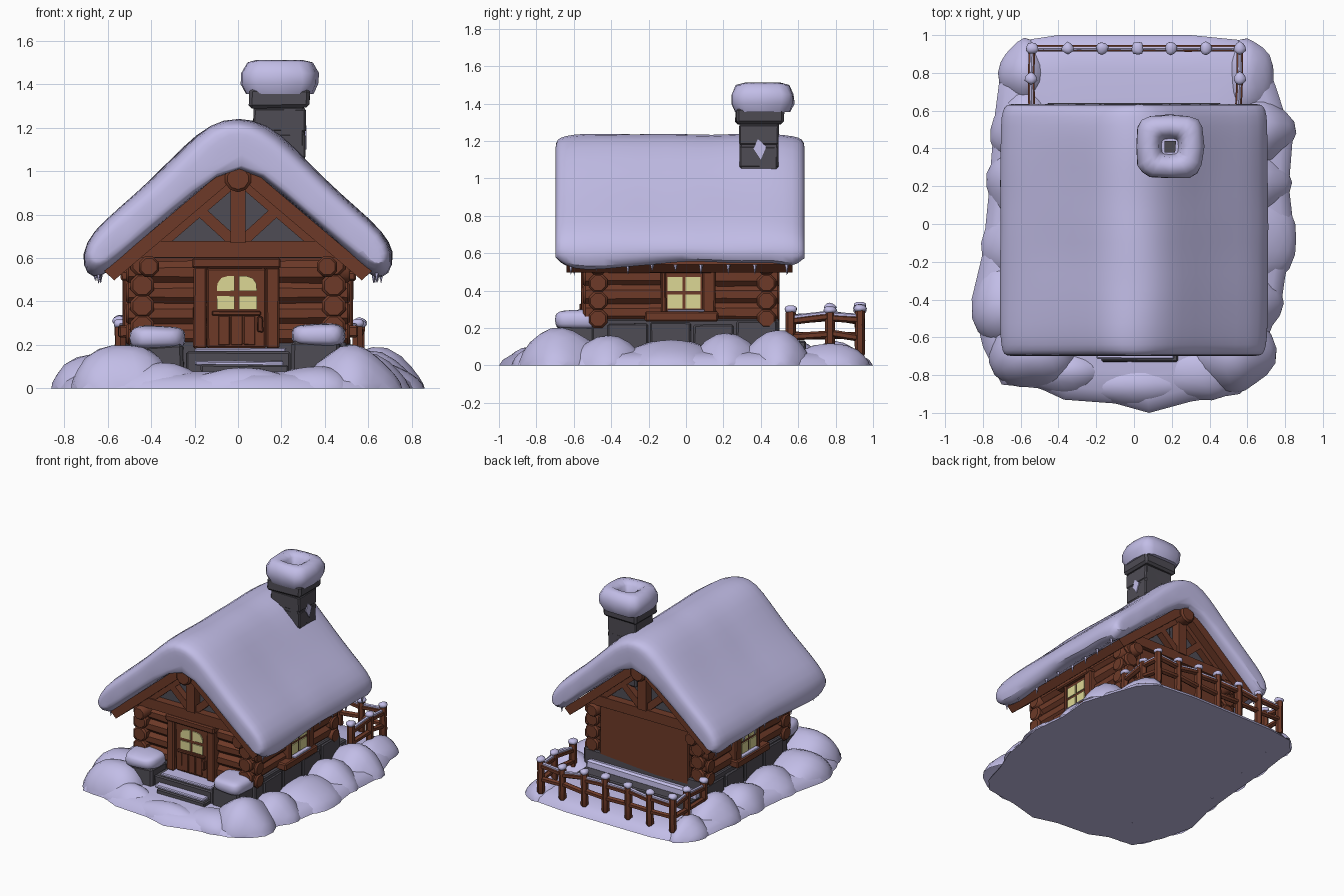
import bpy, bmesh, math, random
from mathutils import Vector, Matrix
from mathutils.geometry import intersect_point_line

if "Cube" in bpy.data.objects:
    bpy.data.objects.remove(bpy.data.objects["Cube"])

random.seed(4)

def material(name, col):
    m = bpy.data.materials.new(name)
    m.diffuse_color = (*col, 1)
    m.use_nodes = True
    m.node_tree.nodes["Principled BSDF"].inputs["Base Color"].default_value = m.diffuse_color
    return m

SNOW = material("snow", (0.54, 0.51, 0.80))
WOOD = material("wood", (0.155, 0.042, 0.021))
DARK = material("dark_wood", (0.125, 0.034, 0.018))
STONE = material("stone", (0.078, 0.073, 0.09))
GLOW = material("window_glow", (0.72, 0.68, 0.30))

def finish(name, bm, mat, smooth=None, subsurf=0):
    bmesh.ops.recalc_face_normals(bm, faces=bm.faces)
    me = bpy.data.meshes.new(name)
    bm.to_mesh(me)
    bm.free()
    me.materials.append(mat)
    ob = bpy.data.objects.new(name, me)
    bpy.context.collection.objects.link(ob)
    if subsurf:
        ob.modifiers.new("round", 'SUBSURF').levels = subsurf
    if smooth:
        bpy.ops.object.select_all(action='DESELECT')
        ob.select_set(True)
        bpy.context.view_layer.objects.active = ob
        bpy.ops.object.shade_smooth_by_angle(angle=math.radians(smooth))
    return ob

def box(name, x, y, z, mat, bevel=0.008, rough=0.003):
    """Slightly uneven box from (min, max) pairs."""
    bm = bmesh.new()
    bmesh.ops.create_cube(bm, size=1)
    for v in bm.verts:
        v.co = Vector([(p[0] + p[1]) / 2 + c * (p[1] - p[0]) + random.uniform(-rough, rough)
                       for p, c in zip((x, y, z), v.co)])
    if bevel:
        bmesh.ops.bevel(bm, geom=bm.edges[:], offset=bevel, segments=1, affect='EDGES', profile=0.5)
    return finish(name, bm, mat)

def skin(bm, loops):
    """Join rings of vertices and close both ends."""
    n = len(loops[0])
    for p, q in zip(loops, loops[1:]):
        for i in range(n):
            bm.faces.new((p[i], p[(i + 1) % n], q[(i + 1) % n], q[i]))
    caps = [bm.faces.new(loops[0]), bm.faces.new(loops[-1])]
    bm.normal_update()
    bmesh.ops.triangulate(bm, faces=caps)

def log(name, a, b, r, mat=WOOD, sides=8, rings=4):
    """Rough log between two points, with chamfered ends."""
    a, b = Vector(a), Vector(b)
    q = (b - a).to_track_quat('Z', 'Y')
    L = (b - a).length
    bm = bmesh.new()
    prof = [(0, 0.8), (0.012, 1)] + [(L * i / rings, random.uniform(0.9, 1.06)) for i in range(1, rings)] + [(L - 0.012, 1), (L, 0.8)]
    skin(bm, [[bm.verts.new(a + q @ Vector((r * s * math.cos(k), r * s * math.sin(k), t)))
               for k in [math.tau * (i + 0.5) / sides for i in range(sides)]] for t, s in prof])
    return finish(name, bm, mat, 40)

def prism(name, pts, axis, a, b, mat):
    """Extrude a 2D outline along x or y (second coordinate is z)."""
    bm = bmesh.new()
    P = lambda u, z, t: (t, u, z) if axis == 'x' else (u, t, z)
    skin(bm, [[bm.verts.new(P(u, z, t)) for u, z in pts] for t in (a, b)])
    return finish(name, bm, mat)

def bar(name, p, q, w, y0, y1, mat=WOOD):
    """Flat timber in the front plane from p to q, each (x, z)."""
    p, q = Vector(p), Vector(q)
    n = Vector((-(q - p).y, (q - p).x)).normalized() * w / 2
    return prism(name, [p + n, q + n, q - n, p - n], 'y', y0, y1, mat)

def blob(name, c, r, mat=SNOW, rough=0.03, drift=False, sub=3, square=1):
    """Lump of snow; drifts are cut at the ground and slope gently."""
    bm = bmesh.new()
    bmesh.ops.create_icosphere(bm, subdivisions=sub, radius=1)
    if drift:
        bmesh.ops.bisect_plane(bm, geom=bm.verts[:] + bm.edges[:] + bm.faces[:], plane_co=(0, 0, 0),
                               plane_no=(0, 0, 1), clear_inner=True)
    ph = random.uniform(0, 6)
    for v in bm.verts:
        k = 1 + rough * (math.sin(5 * v.co.x + ph) + math.sin(4 * v.co.y + 2 * ph))
        p = [math.copysign(abs(t) ** square, t) for t in v.co]
        if drift:
            p[2] = max(p[2], 0) ** 1.45
        v.co = Vector([c[i] + p[i] * r[i] * k for i in range(3)])
    return finish(name, bm, mat, 50)

# Snowy ground
outline = [(.08, -1), (.3, -.94), (.56, -.9), (.65, -.8), (.7, -.62), (.78, -.42), (.8, -.28), (.85, -.06), (.82, .2),
           (.84, .45), (.76, .7), (.7, .87), (.6, .97), (.3, 1), (-.4, 1), (-.6, .97), (-.7, .86), (-.74, .55),
           (-.77, .15), (-.8, -.15), (-.86, -.4), (-.8, -.65), (-.7, -.85), (-.5, -.87), (-.37, -.93), (-.1, -.95)]
bm = bmesh.new()
skin(bm, [[bm.verts.new((x * s, y * s, z)) for x, y in outline]
          for s, z in ((1, 0), (.98, .03), (.93, .06), (.82, .078), (.5, .08))])
finish("snow_ground", bm, SNOW, 50)

# Snow drifts around the house
for x, y, rx, ry, h in [(.52, -.66, .23, .24, .19), (.58, -.42, .21, .22, .15), (.62, -.08, .24, .26, .14),
                        (.6, .22, .23, .22, .16), (.62, .48, .24, .2, .18), (.6, .77, .14, .2, .12),
                        (.34, -.78, .22, .15, .11), (-.53, -.66, .24, .22, .21), (-.64, -.42, .22, .24, .16),
                        (-.6, -.1, .2, .26, .14), (-.59, .2, .2, .22, .15), (-.57, .5, .19, .22, .17),
                        (-.58, .8, .13, .18, .12), (-.36, -.78, .24, .13, .11), (.02, -.84, .32, .13, .09)]:
    blob("snow_drift", (x, y, 0), (rx, ry, h), drift=True, rough=.05)

# Stone foundation, rear ledge and steps
box("foundation", (-.5, .5), (-.5, .5), (0.02, .245), STONE)
for s in (-1, 1):
    for i in range(4):
        y = -.42 + i * .23
        box("foundation_stone", (s * .505 - .01, s * .505 + .01), (y, y + .215), (.05, random.uniform(.21, .24)), STONE)
box("rear_ledge", (-.46, .46), (.48, .64), (.02, .13), STONE)
box("rear_ledge_snow", (-.46, .46), (.48, .55), (.12, .18), SNOW, .015, .008)
box("porch_slab", (-.24, .24), (-.66, -.48), (.05, .17), STONE)
box("porch_snow", (-.2, .22), (-.64, -.5), (.165, .186), SNOW, .006)
box("step", (-.17, .23), (-.73, -.6), (.05, .108), STONE)
box("step_snow", (-.2, .21), (-.715, -.6), (.104, .126), SNOW, .006)
for s, h in ((-1, .0), (1, .012)):
    box("step_pillar", (s * .36 - .11, s * .36 + .11), (-.67, -.48), (.04, .2 + h), STONE, .015, .008)
    blob("pillar_snow", (s * .375, -.575, .232 + h), (.125, .12, .055), rough=.04, square=.65)

# Log walls with crossing corner ends
box("wall_core", (-.43, .43), (-.46, .46), (.2, .6), DARK, 0)
for i in range(4):
    z = .25 + i * .095
    for y in (-.47, .43):
        log("cross_log", (-.515, y, z), (.515, y, z), .054, rings=7)
    for s in (-1, 1):
        log("side_log", (s * .44, -.55, z + .035), (s * .44, .5, z + .035), .058, rings=7)
box("rear_panel", (-.37, .37), (.44, .5), (.19, .6), WOOD)

# Gables: grey infill, tie beam, king post and struts
prism("gable_infill", [(-.46, .6), (.46, .6), (0, .99)], 'y', -.5, .46, STONE)
for y0, y1 in ((-.56, -.49), (.45, .52)):
    bar("tie_beam", (-.45, .64), (.45, .64), .075, y0, y1)
    bar("king_post", (0, .67), (0, .95), .07, y0 - .008, y1 + .008)
    for s in (-1, 1):
        bar("strut", (s * .03, .685), (s * .2, .84), .05, y0 + .01, y1 - .01)
        bar("inner_rafter", (s * .44, .6), (0, .975), .06, y0 + .01, y1 - .01)

# Roof boards, ridge and eave logs
for s in (-1, 1):
    prism("roof_boards", [(0, 1.06), (s * .615, .54), (s * .57, .497), (0, .98)], 'y', -.64, .57, WOOD)
    log("eave_log", (s * .41, -.6, .56), (s * .41, .54, .56), .05)
log("ridge_log", (0, -.66, .965), (0, .59, .965), .062, sides=10)

# Thick roof snow: chevron section that shrinks to its middle line at both ends
half = [(.13, 1.218), (.25, 1.115), (.4, .96), (.55, .825), (.67, .72), (.72, .62), (.70, .545), (.63, .525),
        (.56, .585), (.4, .72), (.2, .89)]
prof = [(0, 1.248)] + half + [(0, 1.05)] + [(-x, z) for x, z in reversed(half)]
bm = bmesh.new()
loops = []
for y, k in [(-.698, .42), (-.69, .72), (-.65, .92), (-.54, 1), (-.34, 1), (-.18, .97), (-.02, 1), (.14, .98), (.3, 1),
             (.46, 1), (.58, .92), (.625, .72), (.635, .42)]:
    ring = []
    dip = random.uniform(-.03, .025)
    for x, z in prof:
        a, b = Vector((0, 1.145)), Vector((math.copysign(.63, x), .615))
        p = Vector((x, z))
        t = intersect_point_line(p, a, b)[1]
        m = a.lerp(b, min(1, max(0, t)))
        p = m + (p - m) * k
        ring.append(bm.verts.new((p.x + random.uniform(-.007, .007), y,
                                  p.y + (dip if z < .6 else 0) + random.uniform(-.007, .007))))
    loops.append(ring)
skin(bm, loops)
finish("roof_snow", bm, SNOW, 60, 1)

# Icicles under the eaves
for s in (-1, 1):
    for i in range(9):
        y = -.6 + i * .14 + random.uniform(-.03, .03)
        h = random.uniform(.03, .06)
        bm = bmesh.new()
        bmesh.ops.create_cone(bm, segments=5, radius1=.001, radius2=.012, depth=h, cap_ends=True,
                              matrix=Matrix.Translation((s * random.uniform(.62, .66), y, .54 - h / 2)))
        finish("icicle", bm, SNOW)

# Chimney with hollow snow cap
box("chimney_stack", (.072, .308), (.287, .493), (.8, 1.3), STONE, .012, .004)
for z in (1.06, 1.18):
    box("chimney_course", (.07, .31), (.285, .495), (z, z + .11), STONE, .008)
box("chimney_collar", (.05, .33), (.265, .525), (1.29, 1.38), STONE, .015, .005)
prism("chimney_snow_patch", [(.36, 1.16), (.385, 1.21), (.43, 1.17), (.4, 1.1)], 'x', .308, .316, SNOW)
bm = bmesh.new()
loops = []
for r, z in [(.045, 1.42), (.06, 1.485), (.10, 1.512), (.15, 1.50), (.178, 1.45), (.178, 1.40), (.155, 1.355), (.12, 1.36)]:
    ring = []
    for i in range(16):
        p = lambda t: math.copysign(abs(t) ** .55, t) * r * random.uniform(.97, 1.03)
        ring.append(bm.verts.new((.19 + p(math.cos(math.tau * i / 16)), .41 + p(math.sin(math.tau * i / 16)) * .95, z)))
    loops.append(ring)
skin(bm, loops)
finish("chimney_snow", bm, SNOW, 60)
box("flue", (.16, .22), (.38, .44), (1.38, 1.43), STONE, 0)

# Front door with arched window
box("door", (-.145, .13), (-.54, -.47), (.185, .555), WOOD)
for i in range(3):
    x = -.09 + i * .058
    box("door_plank", (x, x + .053), (-.545, -.53), (.2, .335), WOOD, .003, .001)
for x in ((-.205, -.145), (.13, .19)):
    box("door_jamb", x, (-.56, -.47), (.185, .56), WOOD)
box("door_lintel", (-.21, .195), (-.57, -.47), (.553, .603), WOOD)
box("door_handle", (.09, .115), (-.57, -.53), (.26, .33), DARK, .005)
box("door_window_sill", (-.12, .105), (-.555, -.53), (.335, .355), WOOD, .004)
for s in (-1, 1):
    X = lambda u: -.005 + s * u
    prism("door_pane", [(X(.01), .362), (X(.092), .362), (X(.092), .425), (X(.01), .425)], 'y', -.548, -.54, GLOW)
    prism("door_pane", [(X(.01), .448), (X(.092), .448), (X(.09), .482), (X(.072), .508), (X(.04), .518), (X(.01), .518)],
          'y', -.548, -.54, GLOW)

# Side windows
for s in (-1, 1):
    X = lambda a, b: (min(s * a, s * b), max(s * a, s * b))
    box("window_back", X(.44, .512), (-.13, .155), (.26, .51), WOOD, 0, 0)
    for y in ((-.135, -.105), (.09, .155)):
        box("window_jamb", X(.45, .53), y, (.27, .51), WOOD)
    box("window_lintel", X(.45, .54), (-.2, .14), (.495, .54), WOOD)
    box("window_sill", X(.45, .55), (-.22, .17), (.235, .29), WOOD)
    box("window_sill_snow", X(.48, .545), (-.1, .1), (.285, .3), SNOW, .004)
    for y in (-.1, -.003):
        for z in (.305, .398):
            prism("window_pane", [(y, z), (y + .08, z), (y + .08, z + .074), (y, z + .074)], 'x', s * .512, s * .52, GLOW)

# Back yard fence with snow caps
posts = [(-.54, .56), (-.545, .77)] + [(x, .93) for x in (-.54, -.35, -.17, .02, .195, .38, .56)] + [(.56, .77), (.55, .56)]
for x, y in posts:
    h = random.uniform(.29, .32)
    log("fence_post", (x, y, .05), (x, y, h), .027, sides=6, rings=3)
    blob("post_snow", (x, y, h + .005), (.033, .033, .022), sub=2, rough=.08)
for (x0, y0), (x1, y1) in zip(posts, posts[1:]):
    for z in (.16, .25):
        d = random.uniform(-.015, .015)
        log("fence_rail", (x0, y0, z + d), (x1, y1, z - d), .02, sides=6, rings=2)
    log("rail_snow", (x0, y0, .27 + d), (x1, y1, .27 - d), .012, SNOW, 6, 3)
